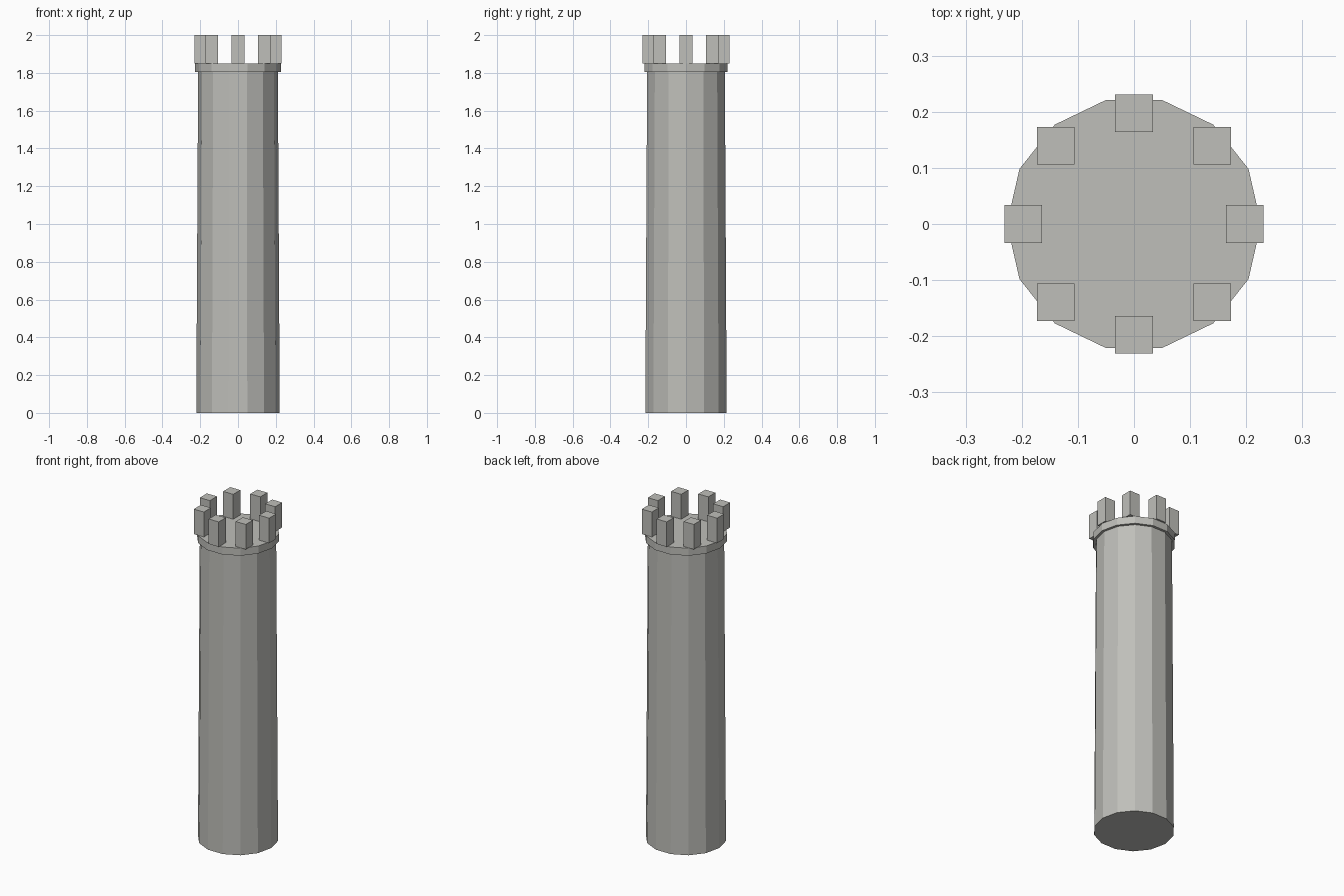
import bpy
from math import cos, sin, pi

if "Cube" in bpy.data.objects:
    bpy.data.objects.remove(bpy.data.objects["Cube"])

SIDES = 14

# Slightly warm grey stone
stone = bpy.data.materials.new("stone")
stone.diffuse_color = (0.52, 0.52, 0.49, 1)
stone.use_nodes = True
stone.node_tree.nodes["Principled BSDF"].inputs["Base Color"].default_value = stone.diffuse_color


def drum(name, r_bottom, r_top, z0, z1):
    # flat-sided drum with a corner pointing along +x
    bpy.ops.mesh.primitive_cone_add(vertices=SIDES, radius1=r_bottom, radius2=r_top,
                                    depth=z1 - z0, location=(0, 0, (z0 + z1) / 2),
                                    rotation=(0, 0, pi / 2))
    bpy.context.object.name = name
    bpy.context.object.data.materials.append(stone)


# Slightly tapered shaft
drum("tower_shaft", 0.221, 0.211, 0, 1.805)

# Projecting parapet slab
drum("parapet_slab", 0.2265, 0.2265, 1.805, 1.85)

# Eight axis-aligned merlons around the edge
for i in range(8):
    a = i * pi / 4
    bpy.ops.mesh.primitive_cube_add(size=1, location=(0.1975 * cos(a), 0.1975 * sin(a), 1.925))
    merlon = bpy.context.object
    merlon.name = f"merlon_{i + 1}"
    merlon.scale = (0.067, 0.067, 0.15)
    merlon.data.materials.append(stone)
